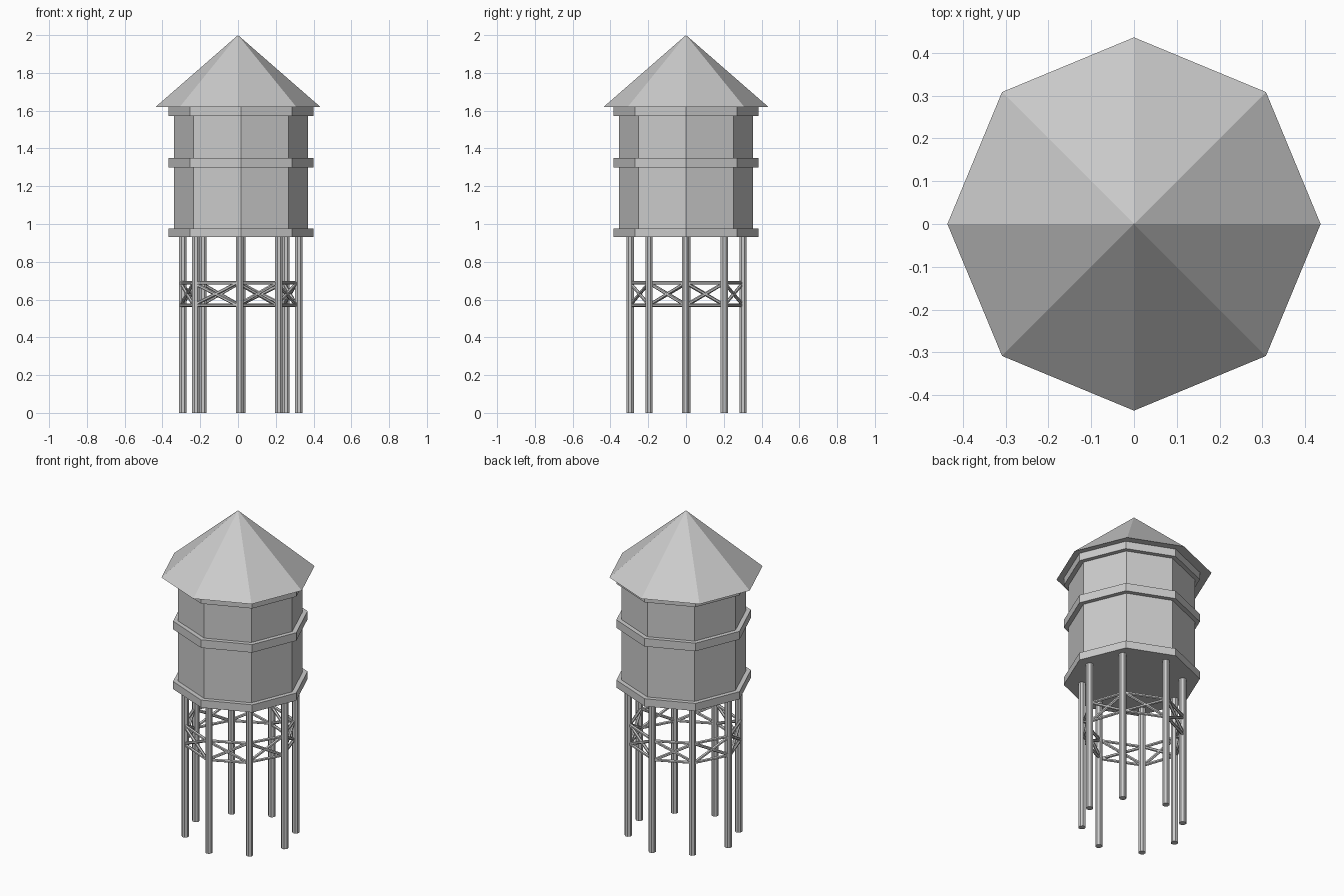
import bpy, math
from mathutils import Vector

if "Cube" in bpy.data.objects:
    bpy.data.objects.remove(bpy.data.objects["Cube"])

CX = 0.016  # tank and legs sit slightly right of the roof axis


def cone(name, r1, r2, z1, z2, x=0.0, y=0.0, sides=8, turn=0.0):
    bpy.ops.mesh.primitive_cone_add(vertices=sides, radius1=r1, radius2=r2, depth=z2 - z1,
                                    location=(x, y, (z1 + z2) / 2), rotation=(0, 0, turn))
    ob = bpy.context.object
    ob.name = name
    return ob


def rod(name, a, b, r):
    a, b = Vector(a), Vector(b)
    d = b - a
    bpy.ops.mesh.primitive_cylinder_add(vertices=6, radius=r, depth=d.length, location=(a + b) / 2,
                                        rotation=d.to_track_quat('Z', 'Y').to_euler())
    bpy.context.object.name = name


# Pointed octagonal roof
cone("roof", 0.436, 0, 1.62, 2.0)

# Octagonal tank with three bands
cone("tank", 0.355, 0.355, 0.94, 1.62, CX)
for name, z1, z2 in (("bottom_band", 0.93, 0.977), ("middle_band", 1.30, 1.35), ("top_band", 1.573, 1.62)):
    cone(name, 0.383, 0.383, z1, z2, CX)

# Eight legs, slightly irregular spacing
legs = [(0.322, -0.003), (0.253, 0.203), (0.02, 0.302), (-0.186, 0.203),
        (-0.292, 0.005), (-0.223, -0.196), (0.009, -0.296), (0.216, -0.196)]
for i, (x, y) in enumerate(legs):
    cone(f"leg_{i + 1}", 0.021, 0.021, 0, 0.94, x, y, 8, math.pi / 8)

# Bracing ring: two rails and a cross between neighbouring legs
LOW, HIGH = 0.57, 0.688
for i in range(8):
    (ax, ay), (bx, by) = legs[i], legs[(i + 1) % 8]
    ax, bx = ax - 0.012, bx - 0.012
    for part, za, zb in (("lower_rail", LOW, LOW), ("upper_rail", HIGH, HIGH),
                         ("rising_brace", LOW, HIGH), ("falling_brace", HIGH, LOW)):
        rod(f"{part}_{i + 1}", (ax, ay, za), (bx, by, zb), 0.009)
